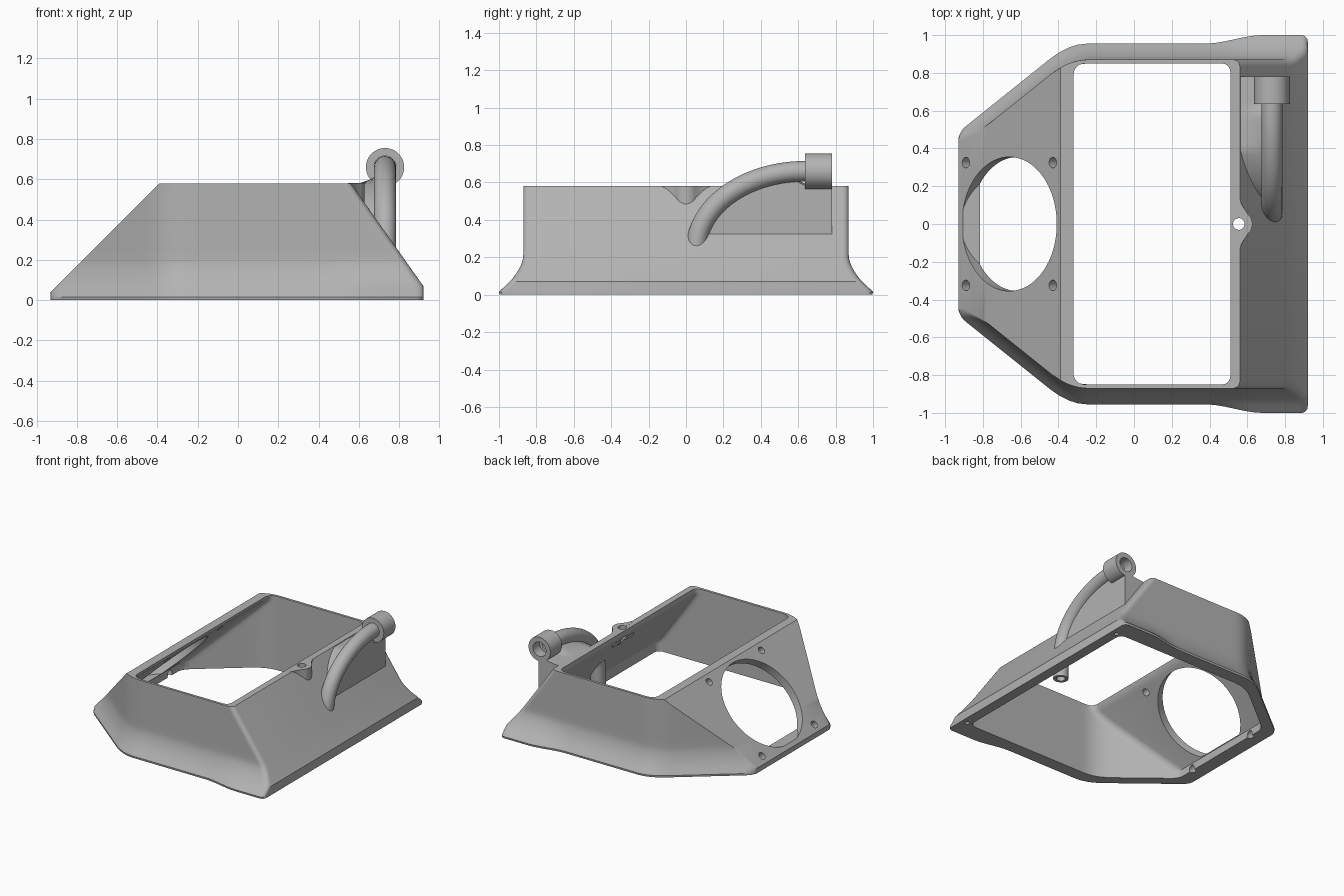
import bpy, bmesh, math
from mathutils import Vector, Matrix

cube = bpy.data.objects.get("Cube")
if cube:
    bpy.data.objects.remove(cube)

grey = bpy.data.materials.new("plain grey")
grey.use_nodes = True
grey.diffuse_color = (0.45, 0.45, 0.45, 1)
grey.node_tree.nodes["Principled BSDF"].inputs["Base Color"].default_value = grey.diffuse_color


def make(name, bm, smooth=True):
    bmesh.ops.recalc_face_normals(bm, faces=bm.faces)
    mesh = bpy.data.meshes.new(name)
    bm.to_mesh(mesh)
    bm.free()
    mesh.materials.append(grey)
    ob = bpy.data.objects.new(name, mesh)
    bpy.context.collection.objects.link(ob)
    if smooth:
        shade(ob)
    return ob


def select(ob):
    bpy.ops.object.select_all(action='DESELECT')
    ob.select_set(True)
    bpy.context.view_layer.objects.active = ob


def shade(ob):
    select(ob)
    bpy.ops.object.shade_smooth_by_angle(angle=math.radians(28))


def cut(ob, cutter):
    select(ob)
    mod = ob.modifiers.new("holes", 'BOOLEAN')
    mod.operation = 'DIFFERENCE'
    mod.solver = 'EXACT'
    mod.object = cutter
    bpy.ops.object.modifier_apply(modifier=mod.name)
    shade(ob)


def loft(rings, closed):
    """Skin a list of equal-length rings; closed joins last to first."""
    bm = bmesh.new()
    vs = [[bm.verts.new(p) for p in ring] for ring in rings]
    n, m = len(vs), len(vs[0])
    for i in range(n if closed else n - 1):
        a, b = vs[i], vs[(i + 1) % n]
        for j in range(m):
            k = (j + 1) % m
            bm.faces.new((a[j], a[k], b[k], b[j]))
    if not closed:
        bm.faces.new(vs[0])
        bm.faces.new(vs[-1])
    return bm


def drill(bm, pos, axis, r, depth, seg=32):
    rot = Vector(axis).to_track_quat('Z', 'Y').to_matrix().to_4x4()
    return bmesh.ops.create_cone(bm, cap_ends=True, segments=seg, radius1=r, radius2=r,
                                 depth=depth, matrix=Matrix.Translation(pos) @ rot)


# ---- hood shell -------------------------------------------------------
TOP = 0.58


def left(z):
    return -0.93 + max(0, z - 0.04)


def right(z):
    return 0.56 + 0.706 * (TOP - max(z, 0.07))


def plan(x):
    """Half width of the upper wall, with a softened bend."""
    a, b, k = 0.87, 0.465 + 0.8 * (x + 0.85), 0.08
    h = max(0, k - abs(a - b)) / k
    return min(a, b) - h * h * k / 4


def flare(x):
    t = min(1, max(0, (x - 0.38) / 0.3))
    return 0.085 + 0.045 * t * t * (3 - 2 * t)


def corner(d, r):
    return r - math.sqrt(max(0, r * r - (r - d) ** 2)) if d < r else 0


def ring(z, x0, x1, f, r0, r1, inset):
    ends = [0, 0.002, 0.008, 0.018, 0.03]
    e, count = 0.05, 36
    xs = [x0 + d for d in ends]
    xs += [x0 + e + (x1 - x0 - 2 * e) * i / count for i in range(count + 1)]
    xs += [x1 - d for d in reversed(ends)]
    half = [(x, plan(x) - inset + f * flare(x) - corner(x - x0, r0) - corner(x1 - x, r1)) for x in xs]
    return [(x, y, z) for x, y in half] + [(x, -y, z) for x, y in reversed(half)]


skirt = [(0, .97), (.015, 1), (.04, .8), (.055, .67), (.07, .56), (.09, .42),
         (.11, .31), (.13, .21), (.15, .13), (.17, .06), (.19, .02), (.21, 0)]
levels = skirt + [(0.21 + 0.37 * i / 8, 0) for i in range(1, 9)]
outer = [ring(z, left(z), right(z), f, 0.04 * f, 0.035, 0) for z, f in levels]
inner_z = [TOP, 0.548] + [0.53 - 0.045 * i for i in range(10)] + [0.078, 0.06, 0]
inner = [ring(z, min(-0.32, max(-0.82, left(z) + 0.09)),
              max(0.51, min(0.84, right(z) - 0.075)), 0, 0.045, 0.045, 0.02) for z in inner_z]
shell = make("hood_shell", loft(outer + inner, True), False)

# round opening with a flat sill, and four screw holes square to the slope
slope = (1, 0, -1)
bm = bmesh.new()
drill(bm, (-0.66, 0, 0.31), slope, 0.355, 0.4, 96)
cutaway = bmesh.ops.bisect_plane(bm, geom=bm.verts[:] + bm.edges[:] + bm.faces[:],
                                 plane_co=(0, 0, 0.065), plane_no=(0, 0, -1), clear_outer=True)
bmesh.ops.holes_fill(bm, edges=[e for e in bm.edges if e.is_boundary])
for x in (-0.89, -0.43):
    for s in (-1, 1):
        drill(bm, (x, 0.325 * s, x + 0.97), slope, 0.028, 0.3, 24)
for s in (-1, 1):
    drill(bm, (0.872, 0.84 * s, 0), (0, 0, 1), 0.016, 0.08, 16)
cutter = make("hole_cutter", bm, False)
cut(shell, cutter)
bpy.data.objects.remove(cutter)

# ---- screw tab on the rim ---------------------------------------------
side = [(0.545, 0.13), (0.562, 0.125), (0.572, 0.1), (0.588, 0.075)]
arc = [(0.555 + 0.072 * math.cos(a), 0.072 * math.sin(a))
       for a in [math.radians(50 - 10 * i) for i in range(11)]]
outline = side + arc + [(x, -y) for x, y in reversed(side)]
tab = make("screw_tab", loft([[(x, y, z) for x, y in outline] for z in (0.475, TOP + 0.0005)], False), False)
bm = bmesh.new()
drill(bm, (0.555, 0, 0.5), (0, 0, 1), 0.031, 0.4)
cutter = make("tab_drill", bm, False)
cut(tab, cutter)
cut(shell, cutter)
bpy.data.objects.remove(cutter)

# ---- curved pipe, collar and web --------------------------------------
PX, PZ = 0.73, 0.66


def tube(name, path, r_out, r_in, seg=32):
    """Hollow round tube along a path lying in a plane of constant x."""
    rings_out, rings_in = [], []
    for i, (y, z) in enumerate(path):
        a, b = path[max(0, i - 1)], path[min(len(path) - 1, i + 1)]
        d = Vector((0, b[0] - a[0], b[1] - a[1])).normalized()
        n = Vector((0, -d.z, d.y))
        for r, store in ((r_out, rings_out), (r_in, rings_in)):
            store.append([Vector((PX, y, z)) + r * (math.cos(t) * Vector((1, 0, 0)) + math.sin(t) * n)
                          for t in [2 * math.pi * k / seg for k in range(seg)]])
    return make(name, loft(rings_out + rings_in[::-1], True))


RY, RZ, CY = 0.585, 0.42, 0.64


def pipe_z(y):
    return PZ - RZ + RZ * math.sqrt(max(0, 1 - (min(0, y - CY) / RY) ** 2))


bend = [(CY - RY * math.sin(a), PZ - RZ + RZ * math.cos(a))
        for a in [math.pi / 2 * i / 28 for i in range(29)]]
tube("curved_pipe", [(0.7, PZ)] + bend + [(0.05, 0.14), (0.045, 0.03)], 0.055, 0.032)
tube("pipe_collar", [(0.635, PZ), (0.78, PZ)], 0.095, 0.056, 48)

# web filling between the pipe, the rim and the sloping wall
sections = []
for i in range(29):
    y = 0.1 + 0.68 * i / 28
    p = pipe_z(y) - 0.045 - 0.03 * min(1, max(0, (y - 0.58) / 0.05))
    lz = min(p, TOP - 0.005)
    lx = right(lz) - 0.01
    shoulder = [(lx + (PX - 0.035 - lx) * t, lz + (p + 0.01 - lz) * t ** 2) for t in (0, 0.35, 0.7, 1)]
    section = shoulder + [(0.74, p), (0.74, 0.31), (0.72, 0.305), (right(lz - 0.02) - 0.03, lz - 0.02)]
    sections.append([(x, y, z) for x, z in section])
make("pipe_web", loft(sections, False))
